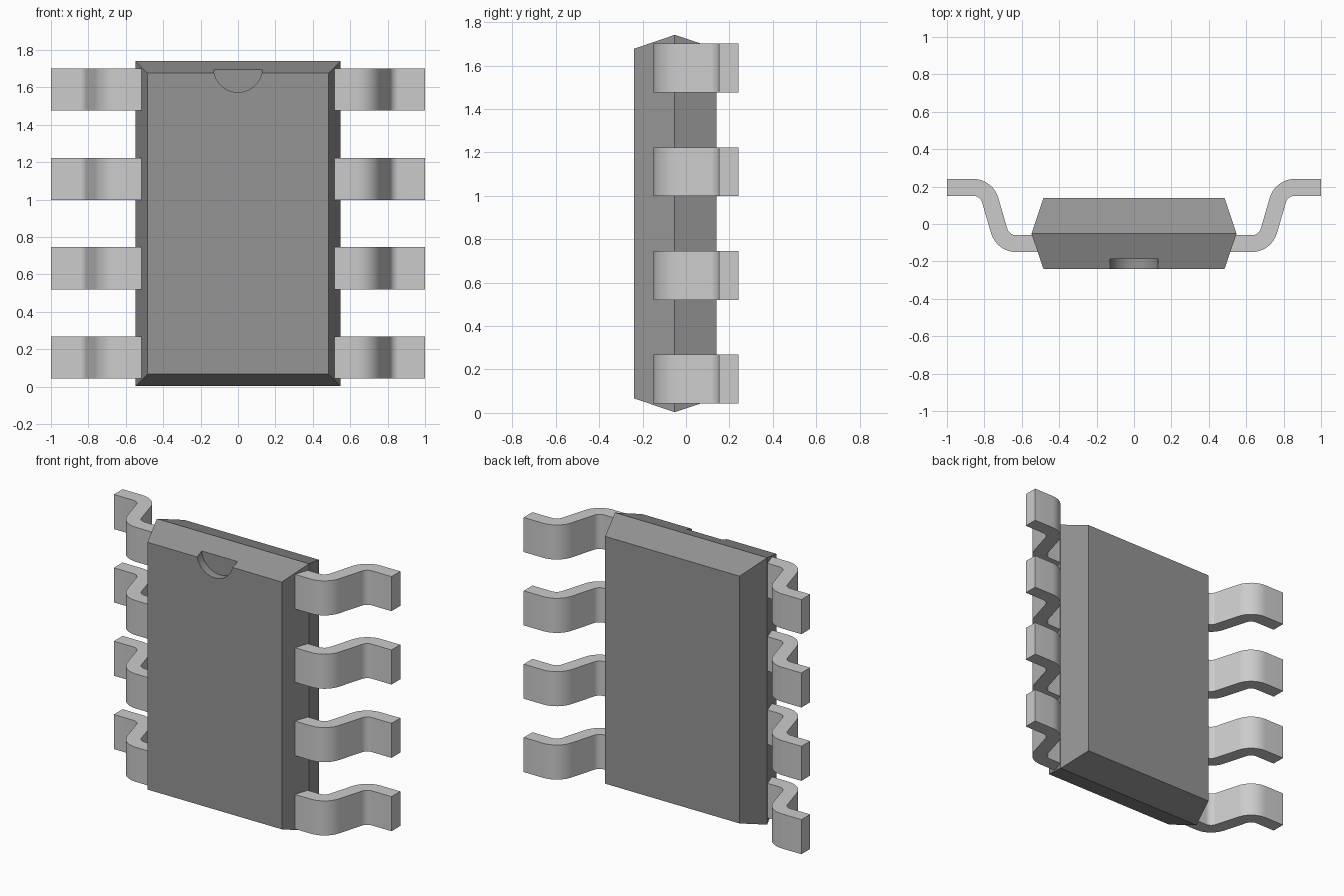
import bpy, bmesh
from math import sin, cos, radians, pi
from mathutils import Matrix

if "Cube" in bpy.data.objects:
    bpy.data.objects.remove(bpy.data.objects["Cube"])

Z0, Z1 = 0.003, 1.741
ZC = (Z0 + Z1) / 2


def make_object(name, bm, mat=None):
    bmesh.ops.recalc_face_normals(bm, faces=bm.faces)
    me = bpy.data.meshes.new(name)
    bm.to_mesh(me)
    bm.free()
    ob = bpy.data.objects.new(name, me)
    bpy.context.collection.objects.link(ob)
    if mat:
        me.materials.append(mat)
    return ob


def smooth(ob):
    bpy.ops.object.select_all(action='DESELECT')
    ob.select_set(True)
    bpy.context.view_layer.objects.active = ob
    bpy.ops.object.shade_smooth_by_angle(angle=radians(35))


dark = bpy.data.materials.new("dark_plastic")
dark.diffuse_color = (0.3, 0.3, 0.3, 1)
dark.use_nodes = True
dark.node_tree.nodes["Principled BSDF"].inputs["Base Color"].default_value = dark.diffuse_color

# Package body: three rectangular rings, widest at the seam
bm = bmesh.new()
rings = []
for y, inset in ((-0.24, 0.064), (-0.052, 0), (0.14, 0.064)):
    x, h = 0.548 - inset, (Z1 - Z0) / 2 - inset
    rings.append([bm.verts.new((sx * x, y, ZC + sz * h))
                  for sx, sz in ((-1, -1), (1, -1), (1, 1), (-1, 1))])
for a, b in zip(rings, rings[1:]):
    for i in range(4):
        j = (i + 1) % 4
        bm.faces.new((a[i], a[j], b[j], b[i]))
bm.faces.new(rings[0])
bm.faces.new(rings[-1])
body = make_object("package_body", bm, dark)

# Half-round orientation notch in the front face
bm = bmesh.new()
bmesh.ops.create_cone(bm, cap_ends=True, segments=48, radius1=0.13, radius2=0.13, depth=0.2,
                      matrix=Matrix.Translation((0, -0.287, 1.704)) @ Matrix.Rotation(pi / 2, 4, 'X'))
cutter = make_object("notch_cutter", bm, dark)
mod = body.modifiers.new("notch", 'BOOLEAN')
mod.operation = 'DIFFERENCE'
mod.solver = 'EXACT'
mod.object = cutter
bpy.context.view_layer.objects.active = body
body.select_set(True)
bpy.ops.object.modifier_apply(modifier="notch")
bpy.data.objects.remove(cutter)


# Gull-wing leg: flat, two opposite bends, flat foot
def bend(cx, cy, r, a0, a1, n=8):
    return [(cx + r * cos(radians(a0 + (a1 - a0) * i / n)),
             cy + r * sin(radians(a0 + (a1 - a0) * i / n))) for i in range(n + 1)]


def leg_side(r_low, r_high, y_start, y_foot):
    return ([(0.48, y_start)] + bend(0.63, -0.01, r_low, -90, -16)
            + bend(0.86, 0.101, r_high, 164, 90) + [(1.0, y_foot)])


front = leg_side(0.14, 0.05, -0.15, 0.151)
back = leg_side(0.05, 0.14, -0.06, 0.241)


def leg(name, side, zc, half=0.1125):
    bm = bmesh.new()
    rows = [[bm.verts.new((side * p[0], p[1], z)) for p, z in
             ((f, zc - half), (b, zc - half), (b, zc + half), (f, zc + half))]
            for f, b in zip(front, back)]
    for a, b in zip(rows, rows[1:]):
        for i in range(4):
            j = (i + 1) % 4
            bm.faces.new((a[i], a[j], b[j], b[i]))
    bm.faces.new(rows[0])
    bm.faces.new(rows[-1])
    smooth(make_object(name, bm))


for side, label in ((-1, "left"), (1, "right")):
    for i in range(4):
        leg(f"{label}_leg_{i + 1}", side, ZC + (i - 1.5) * 0.4775)

smooth(body)
